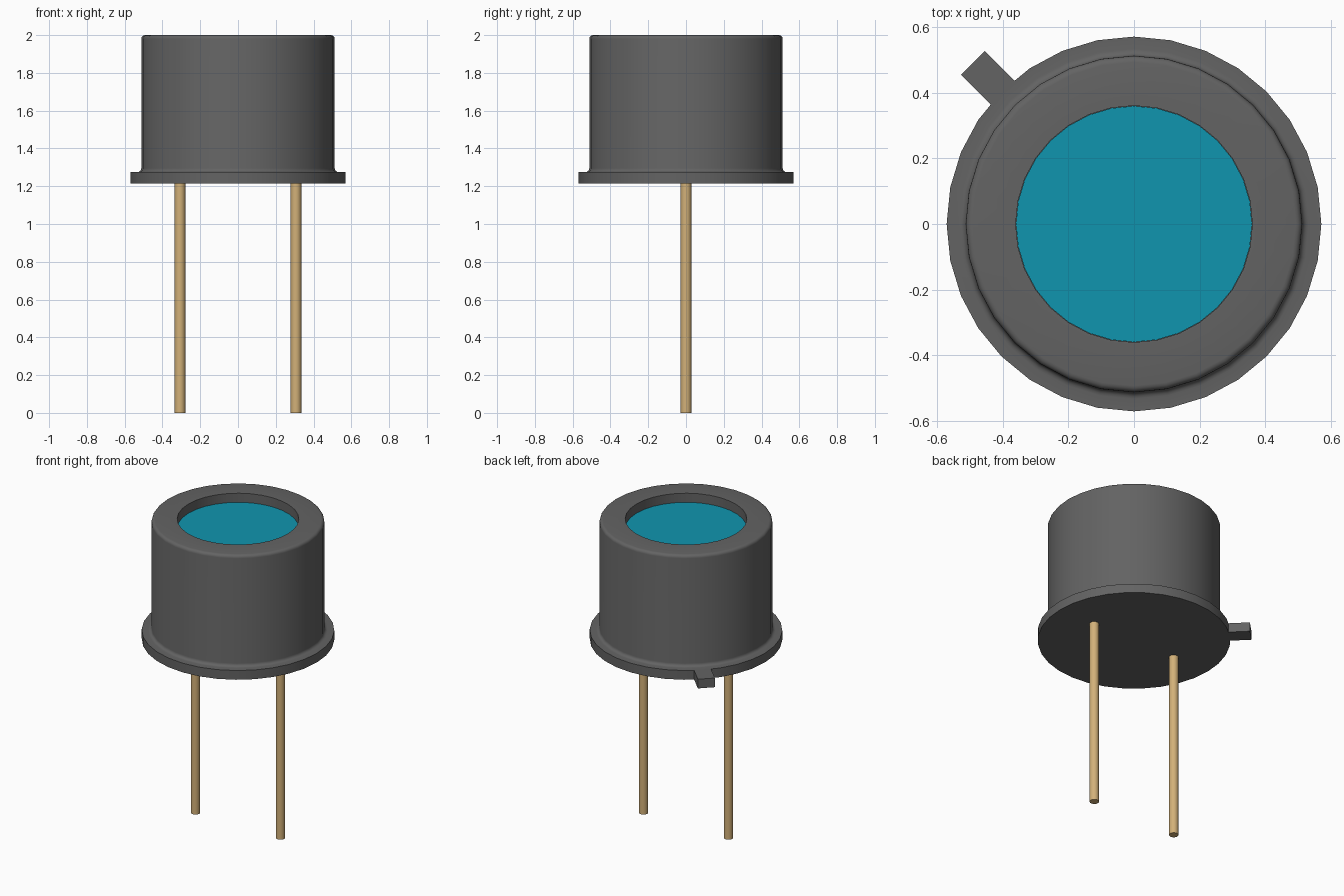
import bpy, bmesh, math
from mathutils import Matrix, Vector

cube = bpy.data.objects.get("Cube")
if cube:
    bpy.data.objects.remove(cube, do_unlink=True)


def material(name, rgb):
    m = bpy.data.materials.new(name)
    m.use_nodes = True
    m.diffuse_color = (*rgb, 1)
    m.node_tree.nodes["Principled BSDF"].inputs["Base Color"].default_value = (*rgb, 1)
    return m


grey = material("dark grey metal", (0.125, 0.125, 0.125))
teal = material("teal glass", (0.005, 0.30, 0.43))
gold = material("pale gold", (0.65, 0.44, 0.19))


def finish(name, bm, mat, smooth=True):
    bmesh.ops.recalc_face_normals(bm, faces=bm.faces)
    mesh = bpy.data.meshes.new(name)
    bm.to_mesh(mesh)
    bm.free()
    mesh.materials.append(mat)
    ob = bpy.data.objects.new(name, mesh)
    bpy.context.collection.objects.link(ob)
    if smooth:
        bpy.ops.object.select_all(action='DESELECT')
        ob.select_set(True)
        bpy.context.view_layer.objects.active = ob
        bpy.ops.object.shade_smooth_by_angle(angle=math.radians(35))
    return ob


def lathe(name, profile, mat, steps=32):
    """Turn an (r, z) profile around the z axis."""
    bm = bmesh.new()
    verts = [bm.verts.new((r, 0, z)) for r, z in profile]
    edges = [bm.edges.new(pair) for pair in zip(verts, verts[1:])]
    bmesh.ops.spin(bm, geom=verts + edges, cent=(0, 0, 0), axis=(0, 0, 1),
                   angle=math.tau, steps=steps)
    bmesh.ops.remove_doubles(bm, verts=bm.verts, dist=1e-4)
    return finish(name, bm, mat)


def arc(cx, cz, radius, start, end, n=4):
    angles = [math.radians(start + (end - start) * i / n) for i in range(n + 1)]
    return [(cx + radius * math.cos(a), cz + radius * math.sin(a)) for a in angles]


BASE, FLANGE_TOP, TOP = 1.215, 1.275, 2.0
BODY_R, FLANGE_R, HOLE_R = 0.512, 0.57, 0.36
ROUND = 0.02

# Can with flange, rounded edges and recessed opening
profile = [(0, BASE), (FLANGE_R, BASE), (FLANGE_R, FLANGE_TOP)]
profile += arc(BODY_R + ROUND, FLANGE_TOP + ROUND, ROUND, 270, 180)
profile += arc(BODY_R - ROUND, TOP - ROUND, ROUND, 0, 90)
profile += [(HOLE_R, TOP), (HOLE_R, 1.935), (0, 1.935)]
lathe("can_body", profile, grey)

# Glass window at the bottom of the recess
lathe("window", [(0, 1.936), (HOLE_R - 0.001, 1.936), (HOLE_R - 0.001, 1.941), (0, 1.941)], teal)

# Orientation tab on the flange
bm = bmesh.new()
inner, outer = 0.55, 0.693
bmesh.ops.create_cube(bm, size=1)
bmesh.ops.scale(bm, vec=(outer - inner, 0.102, FLANGE_TOP - BASE), verts=bm.verts)
bmesh.ops.translate(bm, vec=((inner + outer) / 2, 0, (BASE + FLANGE_TOP) / 2), verts=bm.verts)
bmesh.ops.rotate(bm, cent=Vector(), matrix=Matrix.Rotation(math.radians(135), 3, 'Z'), verts=bm.verts)
finish("orientation_tab", bm, grey, smooth=False)

# Two lead pins
for name, x in (("left_pin", 0.307), ("right_pin", -0.307)):
    pin = lathe(name, [(0, 0), (0.028, 0), (0.028, BASE), (0, BASE)], gold, 16)
    pin.location.x = x
